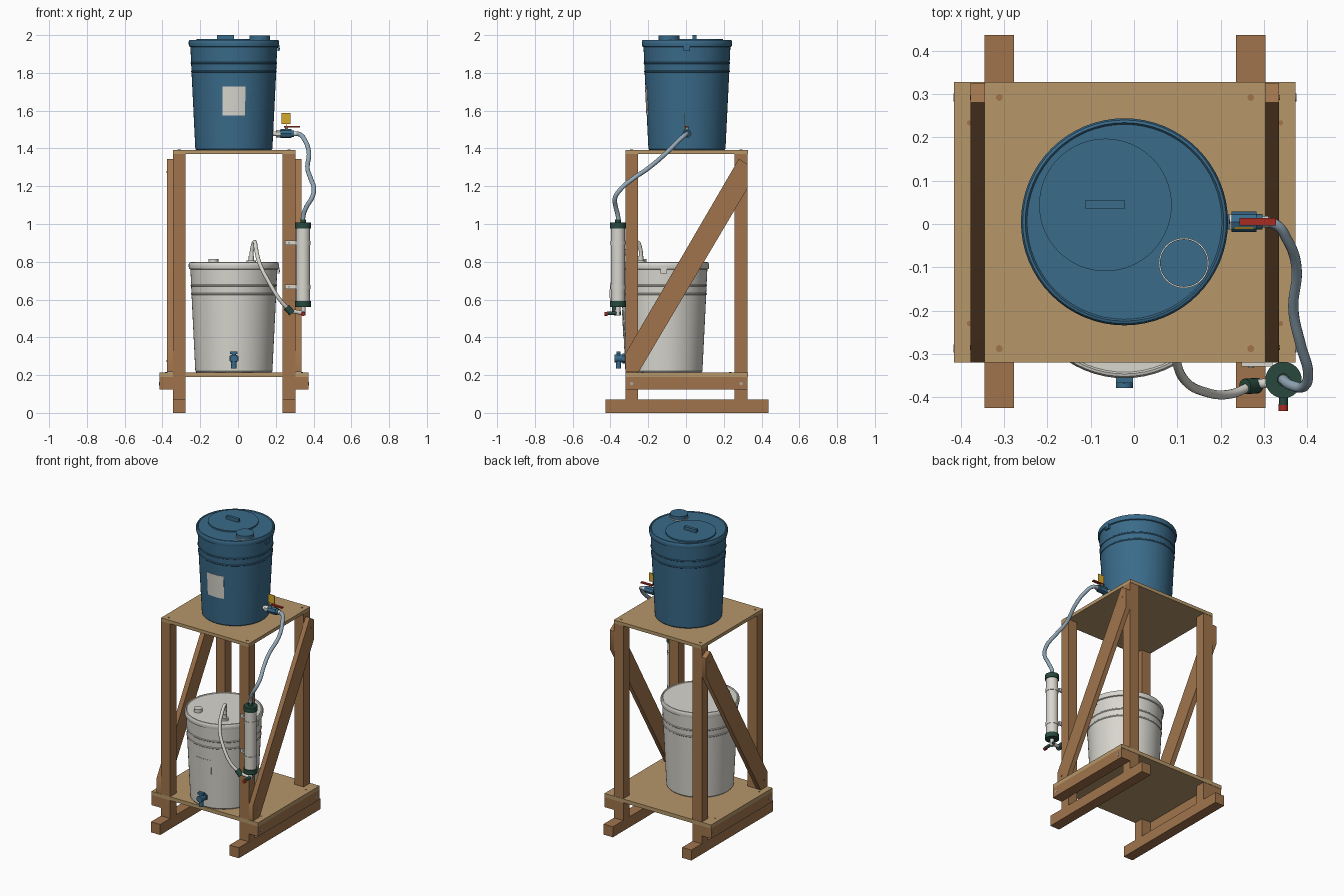
import bpy, bmesh, math
from mathutils import Vector

cube = bpy.data.objects.get("Cube")
if cube:
    bpy.data.objects.remove(cube, do_unlink=True)


def material(name, hex_code):
    rgb = [int(hex_code[i:i + 2], 16) / 255 for i in (0, 2, 4)]
    col = [c / 12.92 if c < 0.04 else ((c + 0.055) / 1.055) ** 2.4 for c in rgb] + [1]
    m = bpy.data.materials.new(name)
    m.use_nodes = True
    m.diffuse_color = col
    m.node_tree.nodes["Principled BSDF"].inputs["Base Color"].default_value = col
    return m


WOOD = material("timber", "A0744C")
PLY = material("plywood", "B6976A")
BLUE = material("blue plastic", "3A6B8A")
WHITE = material("off white plastic", "D8D6CE")
HOSE = material("grey blue hose", "93A9B8")
GREEN = material("dark green plastic", "28493F")
RED = material("red plastic", "A82C22")
YELLOW = material("yellow tag", "D6AA2C")
STEEL = material("bolt steel", "A8A69E")
parts = []


def finish(name, bm, mat):
    bmesh.ops.recalc_face_normals(bm, faces=bm.faces)
    me = bpy.data.meshes.new(name)
    bm.to_mesh(me)
    bm.free()
    me.materials.append(mat)
    ob = bpy.data.objects.new(name, me)
    bpy.context.collection.objects.link(ob)
    parts.append(ob)
    return ob


def box(name, x, y, z, mat):
    """Box from (min, max) ranges."""
    bm = bmesh.new()
    bmesh.ops.create_cube(bm, size=1)
    for v in bm.verts:
        v.co = [(r[0] + r[1]) / 2 + c * (r[1] - r[0]) for c, r in zip(v.co, (x, y, z))]
    return finish(name, bm, mat)


def rod(name, a, b, r, mat, seg=24, r2=None):
    """Cylinder or cone between two points."""
    a, b = Vector(a), Vector(b)
    bm = bmesh.new()
    bmesh.ops.create_cone(bm, cap_ends=True, segments=seg, radius1=r,
                          radius2=r if r2 is None else r2, depth=(b - a).length)
    rot = (b - a).to_track_quat('Z', 'Y')
    for v in bm.verts:
        v.co = rot @ v.co + (a + b) / 2
    return finish(name, bm, mat)


def lathe(name, profile, centre, mat, seg=64):
    bm = bmesh.new()
    verts = [bm.verts.new((r, 0, z)) for r, z in profile]
    edges = [bm.edges.new(p) for p in zip(verts, verts[1:])]
    bmesh.ops.spin(bm, geom=verts + edges, axis=(0, 0, 1), cent=(0, 0, 0),
                   angle=math.tau, steps=seg)
    bmesh.ops.remove_doubles(bm, verts=bm.verts, dist=1e-5)
    bmesh.ops.translate(bm, vec=centre, verts=bm.verts)
    return finish(name, bm, mat)


def tube(name, points, r, mat):
    cu = bpy.data.curves.new(name, 'CURVE')
    cu.dimensions = '3D'
    cu.bevel_depth = r
    cu.bevel_resolution = 4
    cu.resolution_u = 8
    cu.use_fill_caps = True
    sp = cu.splines.new('BEZIER')
    sp.bezier_points.add(len(points) - 1)
    for bp, p in zip(sp.bezier_points, points):
        bp.co = p
        bp.handle_left_type = bp.handle_right_type = 'AUTO'
    cu.materials.append(mat)
    ob = bpy.data.objects.new(name, cu)
    bpy.context.collection.objects.link(ob)
    parts.append(ob)
    return ob


# Timber frame
LX, RX = (-0.345, -0.277), (0.235, 0.304)
FY, BY = (-0.32, -0.255), (0.258, 0.326)
for side, xs, out, brace in (("right", LX, (-0.415, -0.345), (-0.377, -0.345)),
                             ("left", RX, (0.304, 0.373), (0.304, 0.335))):
    box(side + "_skid", xs, (-0.425, 0.436), (0, 0.07), WOOD)
    box(side + "_side_beam", out, (-0.32, 0.326), (0.123, 0.19), WOOD)
    sx = -1 if side == "right" else 1
    outer = out[0] if sx < 0 else out[1]
    for end, ys in (("front", FY), ("back", BY)):
        box(f"{side}_{end}_post", xs, ys, (0.07, 1.37), WOOD)
        y = sum(ys) / 2
        rod(f"{side}_{end}_beam_bolt", (outer - sx * 0.01, y, 0.155),
            (outer + sx * 0.002, y, 0.155), 0.009, STEEL, 12)
        x = sum(xs) / 2
        rod(f"{side}_{end}_top_screw", (x, y, 1.38), (x, y, 1.394), 0.008, WOOD, 12)
        px, py = sum(out) / 2, y * 0.8
        rod(f"{side}_{end}_shelf_screw", (px, py, 0.2), (px, py, 0.217), 0.006, WOOD, 12)
    # Diagonal brace with clipped ends
    bm = bmesh.new()
    outline = [(-0.32, 0.217), (-0.25, 0.217), (0.326, 1.19),
               (0.326, 1.315), (0.28, 1.345), (-0.32, 0.315)]
    face = bm.faces.new([bm.verts.new((brace[0], y, z)) for y, z in outline])
    ext = bmesh.ops.extrude_face_region(bm, geom=[face])
    bmesh.ops.translate(bm, vec=(brace[1] - brace[0], 0, 0),
                        verts=[g for g in ext["geom"] if isinstance(g, bmesh.types.BMVert)])
    finish(side + "_brace", bm, WOOD)
    edge = brace[0] if sx < 0 else brace[1]
    for y, z in ((-0.285, 0.275), (0.292, 1.275)):
        rod(side + "_brace_screw", (edge - sx * 0.01, y, z), (edge + sx * 0.002, y, z),
            0.006, WOOD, 12)
box("top_shelf", (-0.345, 0.304), (-0.32, 0.328), (1.37, 1.392), PLY)
box("lower_shelf", (-0.415, 0.373), (-0.32, 0.328), (0.19, 0.215), PLY)

# Barrels
CX = -0.022


def wall(z):
    return 0.204 + 0.026 * z / 0.54


def barrel(name, cy, base, mat):
    profile = [(0, 0), (0.199, 0), (0.204, 0.006)]
    for z in (0.415, 0.46):
        profile += [(wall(z), z - 0.005), (wall(z) + 0.003, z - 0.002),
                    (wall(z) + 0.003, z + 0.002), (wall(z), z + 0.005)]
    profile += [(0.23, 0.545), (0.237, 0.548), (0.239, 0.56), (0.239, 0.574),
                (0.235, 0.581), (0.229, 0.583), (0.225, 0.578), (0, 0.578)]
    lathe(name + "_barrel", profile, (CX, cy, base), mat)
    x = CX + 0.23
    box(name + "_lid_clip", (x, x + 0.012), (cy - 0.017, cy + 0.017),
        (base + 0.523, base + 0.556), mat)
    rod(name + "_clip_pin", (x, cy, base + 0.536), (x + 0.014, cy, base + 0.536), 0.005, mat, 12)


def front_plate(name, cy, base, half, z0, z1, mat, n=8):
    """Thin panel wrapped on the front of a barrel."""
    bm = bmesh.new()
    rows = []
    for z in (z0, z1):
        for off in (-0.002, 0.002):
            r = wall(z) + off
            rows.append([bm.verts.new((CX + r * math.sin(a), cy - r * math.cos(a), base + z))
                         for a in (half * (2 * i / n - 1) for i in range(n + 1))])
    ring = [rows[0], rows[1], rows[3], rows[2]]
    for p, q in zip(ring, ring[1:] + ring[:1]):
        for i in range(n):
            bm.faces.new((p[i], p[i + 1], q[i + 1], q[i]))
    for i in (0, n):
        bm.faces.new([row[i] for row in ring])
    finish(name, bm, mat)


UY, UZ, DY, DZ = 0.005, 1.392, -0.117, 0.215
barrel("upper", UY, UZ, BLUE)
barrel("lower", DY, DZ, WHITE)
front_plate("upper_label", UY, UZ, 0.28, 0.183, 0.335, WHITE)
front_plate("lower_panel", DY, DZ, 0.25, 0.19, 0.33, WHITE)
rod("lid_hatch", (-0.066, 0.044, 1.965), (-0.066, 0.044, 1.979), 0.153, BLUE, 64)
box("hatch_handle", (-0.112, -0.022), (0.035, 0.055), (1.977, 2.0), BLUE)
rod("cap_gasket", (0.115, -0.09, 1.965), (0.115, -0.09, 1.975), 0.058, WHITE, 40)
rod("filler_cap", (0.115, -0.09, 1.975), (0.115, -0.09, 1.997), 0.055, BLUE, 40)
rod("lower_bung", (-0.13, -0.235, 0.785), (-0.13, -0.235, 0.816), 0.026, WHITE)
rod("hose_bung", (0.07, -0.24, 0.785), (0.07, -0.24, 0.806), 0.024, WHITE)
rod("hose_socket", (0.07, -0.24, 0.8), (0.07, -0.24, 0.83), 0.014, WHITE)

# Tap on the lower barrel
rod("tap_collar", (CX, -0.31, 0.288), (CX, -0.335, 0.288), 0.027, BLUE, 6)
rod("tap_body", (CX, -0.32, 0.288), (CX, -0.378, 0.288), 0.02, BLUE)
rod("tap_spout", (CX, -0.357, 0.288), (CX, -0.357, 0.235), 0.014, BLUE)
rod("tap_stem", (CX, -0.357, 0.288), (CX, -0.357, 0.32), 0.011, BLUE)
box("tap_handle", (CX - 0.02, CX + 0.02), (-0.367, -0.347), (0.312, 0.326), BLUE)

# Outlet valve on the upper barrel
VZ = 1.478
rod("valve_stub", (0.18, UY, VZ), (0.31, UY, VZ), 0.013, WHITE)
rod("valve_nut", (0.2, UY, VZ), (0.225, UY, VZ), 0.02, WHITE, 6)
rod("valve_body", (0.225, UY, VZ), (0.283, UY, VZ), 0.024, BLUE, 8)
rod("valve_end", (0.283, UY, VZ), (0.297, UY, VZ), 0.018, BLUE)
rod("valve_stem", (0.258, UY, VZ), (0.258, UY, 1.513), 0.008, STEEL)
box("valve_lever", (0.243, 0.328), (UY - 0.009, UY + 0.009), (1.511, 1.518), RED)
box("valve_tag", (0.231, 0.277), (-0.011, -0.007), (1.53, 1.588), YELLOW)
rod("tag_wire", (0.255, -0.009, 1.5), (0.255, -0.009, 1.535), 0.002, YELLOW, 8)
tube("supply_hose", [(0.29, UY, VZ), (0.325, 0, 1.475), (0.353, -0.035, 1.445),
                     (0.375, -0.1, 1.38), (0.368, -0.2, 1.295), (0.385, -0.28, 1.24),
                     (0.402, -0.345, 1.185), (0.392, -0.375, 1.14), (0.362, -0.372, 1.09),
                     (0.345, -0.36, 1.04), (0.345, -0.36, 1.0)], 0.012, HOSE)

# Filter cartridge
FX, FYC = 0.345, -0.36


def ring(name, z0, z1, r, mat):
    rod(name, (FX, FYC, z0), (FX, FYC, z1), r, mat, 32)


ring("filter_tube", 0.58, 0.985, 0.037, WHITE)
ring("filter_top_cap", 0.975, 1.007, 0.042, GREEN)
ring("filter_bottom_cap", 0.56, 0.592, 0.042, GREEN)
ring("filter_inlet", 1.0, 1.025, 0.015, GREEN)
ring("filter_outlet", 0.515, 0.565, 0.012, WHITE)
for level, z in (("upper", 0.9), ("lower", 0.667)):
    ring(level + "_filter_band", z - 0.011, z + 0.011, 0.0395, WHITE)
    box(level + "_filter_bracket", (0.248, 0.32), (-0.329, -0.319), (z - 0.012, z + 0.012), WHITE)
    rod(level + "_bracket_screw", (0.27, -0.325, z), (0.27, -0.332, z), 0.006, STEEL, 12)

# Drain tap and return hose under the filter
rod("drain_tap", (FX, -0.345, 0.528), (FX, -0.418, 0.528), 0.01, GREEN)
rod("drain_knob", (FX, -0.416, 0.524), (FX, -0.432, 0.524), 0.011, RED)
rod("outlet_arm", (FX, FYC, 0.528), (0.27, -0.373, 0.542), 0.011, WHITE)
rod("hose_coupling", (0.285, -0.373, 0.528), (0.256, -0.375, 0.56), 0.018, GREEN, 16)
tube("return_hose", [(0.07, -0.24, 0.81), (0.075, -0.242, 0.87), (0.087, -0.262, 0.905),
                     (0.094, -0.3, 0.875), (0.115, -0.358, 0.79), (0.165, -0.388, 0.69),
                     (0.225, -0.392, 0.595), (0.268, -0.375, 0.548)], 0.0105, WHITE)

# Turn hoses into meshes and shade
bpy.ops.object.select_all(action='DESELECT')
for ob in parts:
    ob.select_set(True)
bpy.context.view_layer.objects.active = parts[-1]
bpy.ops.object.convert(target='MESH')
bpy.ops.object.shade_smooth_by_angle(angle=math.radians(35))
